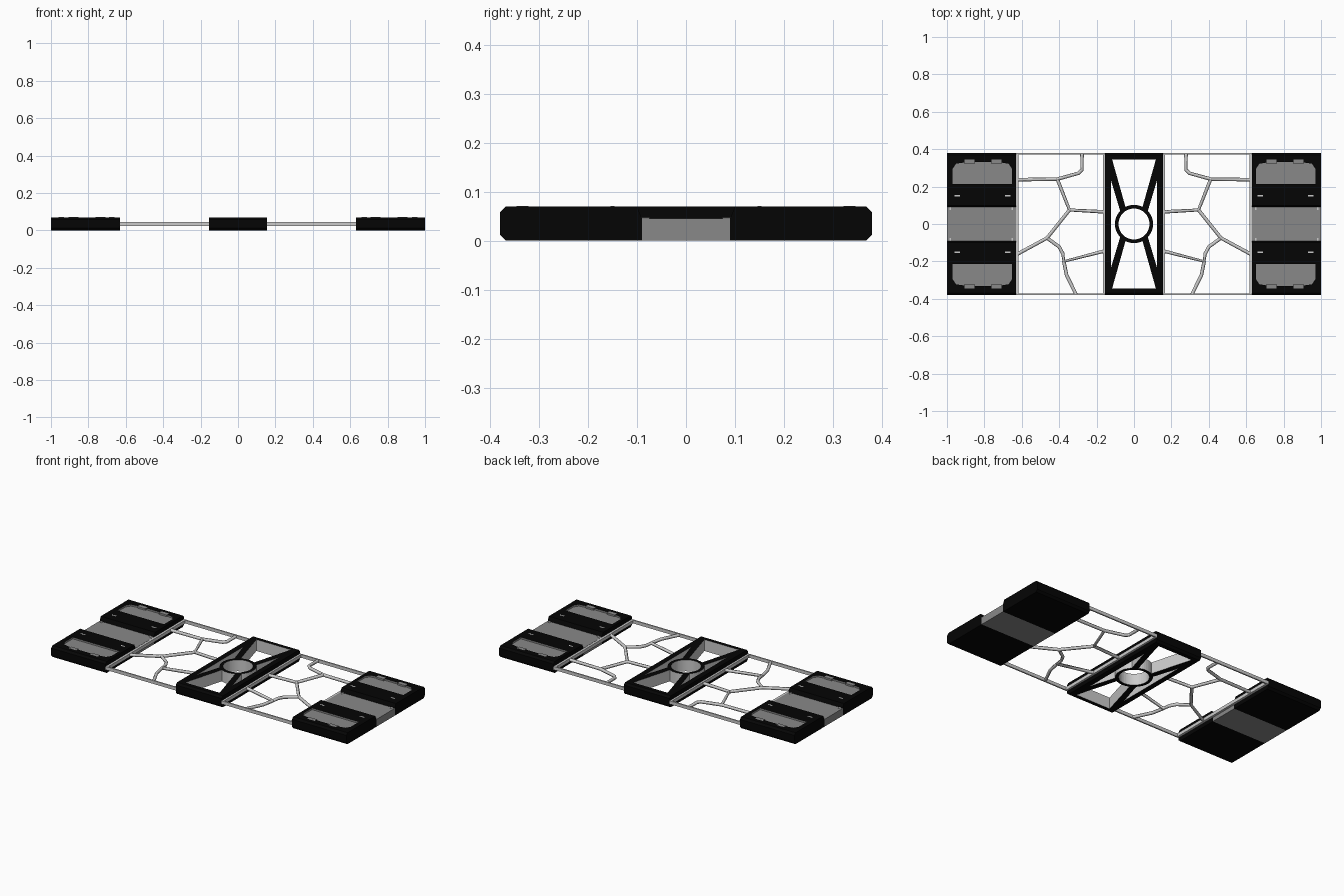
import bpy, bmesh, math
from mathutils import Vector

if "Cube" in bpy.data.objects:
    bpy.data.objects.remove(bpy.data.objects["Cube"])


def material(name, v):
    m = bpy.data.materials.new(name)
    m.diffuse_color = (v, v, v, 1)
    m.use_nodes = True
    m.node_tree.nodes["Principled BSDF"].inputs["Base Color"].default_value = m.diffuse_color
    return m


BLACK = material("black plastic", 0.0015)
GREY = material("panel grey", 0.25)
LIGHT = material("light grey", 0.6)


def prism(name, pts, direction, mats):
    """Extrude a closed 3D outline along a direction."""
    bm = bmesh.new()
    face = bm.faces.new([bm.verts.new(p) for p in pts])
    ext = bmesh.ops.extrude_face_region(bm, geom=[face])
    moved = [v for v in ext["geom"] if isinstance(v, bmesh.types.BMVert)]
    bmesh.ops.translate(bm, verts=moved, vec=direction)
    bmesh.ops.recalc_face_normals(bm, faces=bm.faces)
    me = bpy.data.meshes.new(name)
    bm.to_mesh(me)
    bm.free()
    ob = bpy.data.objects.new(name, me)
    bpy.context.collection.objects.link(ob)
    for m in mats:
        me.materials.append(m)
    return ob


def plan(name, pts, z0, z1, mats):
    return prism(name, [(x, y, z0) for x, y in pts], (0, 0, z1 - z0), mats)


def box(name, x0, x1, y0, y1, z0, z1, mat):
    return plan(name, [(x0, y0), (x1, y0), (x1, y1), (x0, y1)], z0, z1, [mat])


def circle(r, n=48):
    return [(r * math.cos(2 * math.pi * i / n), r * math.sin(2 * math.pi * i / n)) for i in range(n)]


def cut(ob, cutter):
    mod = ob.modifiers.new("cut", "BOOLEAN")
    mod.operation = "DIFFERENCE"
    mod.solver = "EXACT"
    mod.object = cutter
    bpy.context.view_layer.objects.active = ob
    bpy.ops.object.modifier_apply(modifier=mod.name)
    bpy.data.objects.remove(cutter)


def paint(ob, rule):
    """Use the second material on faces that satisfy the rule."""
    for p in ob.data.polygons:
        p.material_index = 1 if rule(p.center, p.normal) else 0


# Centre frame with two tapered openings, two side openings and a round hole
c = 0.012
frame = prism("centre_frame", [(-0.155, y, z) for y, z in (
    (-0.38, c), (-0.38 + c, 0), (0.38 - c, 0), (0.38, c),
    (0.38, 0.07 - c), (0.38 - c, 0.07), (-0.38 + c, 0.07), (-0.38, 0.07 - c))],
    (0.31, 0, 0), [BLACK, LIGHT])
for s in (-1, 1):
    cut(frame, plan("cutter", [(-0.117, s * 0.345), (0.117, s * 0.345),
                               (0.034, s * 0.05), (-0.034, s * 0.05)], -0.1, 0.2, []))
    cut(frame, plan("cutter", [(s * 0.122, 0.23), (s * 0.068, 0.05),
                               (s * 0.068, -0.05), (s * 0.122, -0.23)], -0.1, 0.2, []))
cut(frame, plan("cutter", circle(0.094), -0.1, 0.2, []))
paint(frame, lambda p, n: abs(n.z) < 0.5 and abs(p.x) < 0.14 and abs(p.y) < 0.36)

# Centre ring
ring = plan("centre_ring", circle(0.102), 0, 0.07, [BLACK, LIGHT])
cut(ring, plan("cutter", circle(0.083), -0.1, 0.2, []))
paint(ring, lambda p, n: abs(n.z) < 0.5)

# Branch paths of one lattice panel, mirrored to the other side
BRANCHES = [
    [(-0.278, 0.376), (-0.278, 0.29), (-0.295, 0.272), (-0.41, 0.24), (-0.622, 0.237)],
    [(-0.41, 0.24), (-0.345, 0.075), (-0.16, 0.065)],
    [(-0.345, 0.075), (-0.465, -0.075), (-0.622, -0.16)],
    [(-0.465, -0.075), (-0.4, -0.122), (-0.38, -0.16), (-0.375, -0.2), (-0.16, -0.145)],
    [(-0.375, -0.2), (-0.36, -0.275), (-0.31, -0.376)],
]

for s, side in ((1, "left"), (-1, "right")):
    def sbox(name, x0, x1, *rest):
        a, b = sorted((s * x0, s * x1))
        return box(f"{side}_{name}", a, b, *rest)

    # Lattice branches
    cu = bpy.data.curves.new(f"{side}_lattice", "CURVE")
    cu.dimensions = "3D"
    cu.bevel_depth = 0.0095
    cu.bevel_resolution = 1
    cu.materials.append(LIGHT)
    for path in BRANCHES:
        sp = cu.splines.new("POLY")
        sp.points.add(len(path) - 1)
        for pt, (x, y) in zip(sp.points, path):
            pt.co = (s * x, y, 0.034, 1)
    bpy.context.collection.objects.link(bpy.data.objects.new(f"{side}_lattice", cu))

    # Lattice border rails
    for y in (-0.376, 0.376):
        sbox("long_rail", -0.632, -0.153, y - 0.004, y + 0.004, 0.024, 0.044, LIGHT)
    for x in (-0.625, -0.16):
        sbox("cross_rail", x - 0.007, x + 0.007, -0.378, 0.378, 0.024, 0.044, LIGHT)

    # Grey bridge between the end blocks
    sbox("end_bridge", -1, -0.632, -0.09, 0.09, 0, 0.045, GREY)

    for t in (-1, 1):
        # Black end block with chamfered outer edge
        block = prism(f"{side}_end_block", [(s * -1, t * y, z) for y, z in (
            (0.09, 0), (0.38 - c, 0), (0.38, c), (0.38, 0.07 - c), (0.38 - c, 0.07),
            (0.1, 0.07), (0.09, 0.045))],
            (s * 0.368, 0, 0), [BLACK, GREY])
        # Grey recessed tray
        tray = [(-0.97, 0.215), (-0.652, 0.215), (-0.652, 0.295), (-0.67, 0.322),
                (-0.73, 0.332), (-0.89, 0.332), (-0.952, 0.322), (-0.97, 0.295)]
        cut(block, plan("cutter", [(s * x, t * y) for x, y in tray], 0.06, 0.2, []))
        paint(block, lambda p, n: 0.64 < abs(p.x) < 0.98 and 0.2 < abs(p.y) < 0.34
              and 0.055 < p.z < 0.069)
        for x in (-0.88, -0.735):
            y0, y1 = sorted((t * 0.322, t * 0.346))
            sbox("tray_clip", x - 0.026, x + 0.026, y0, y1, 0.06, 0.0703, GREY)
        # Small slots on the top and pins by the bridge
        for x in (-0.945, -0.675):
            sbox("top_slot", x - 0.015, x + 0.015, t * 0.15 - 0.004, t * 0.15 + 0.004, 0.068, 0.0703, LIGHT)
        for x in (-0.982, -0.65):
            sbox("bridge_pin", x - 0.004, x + 0.004, t * 0.083 - 0.008, t * 0.083 + 0.008, 0.04, 0.047, LIGHT)
